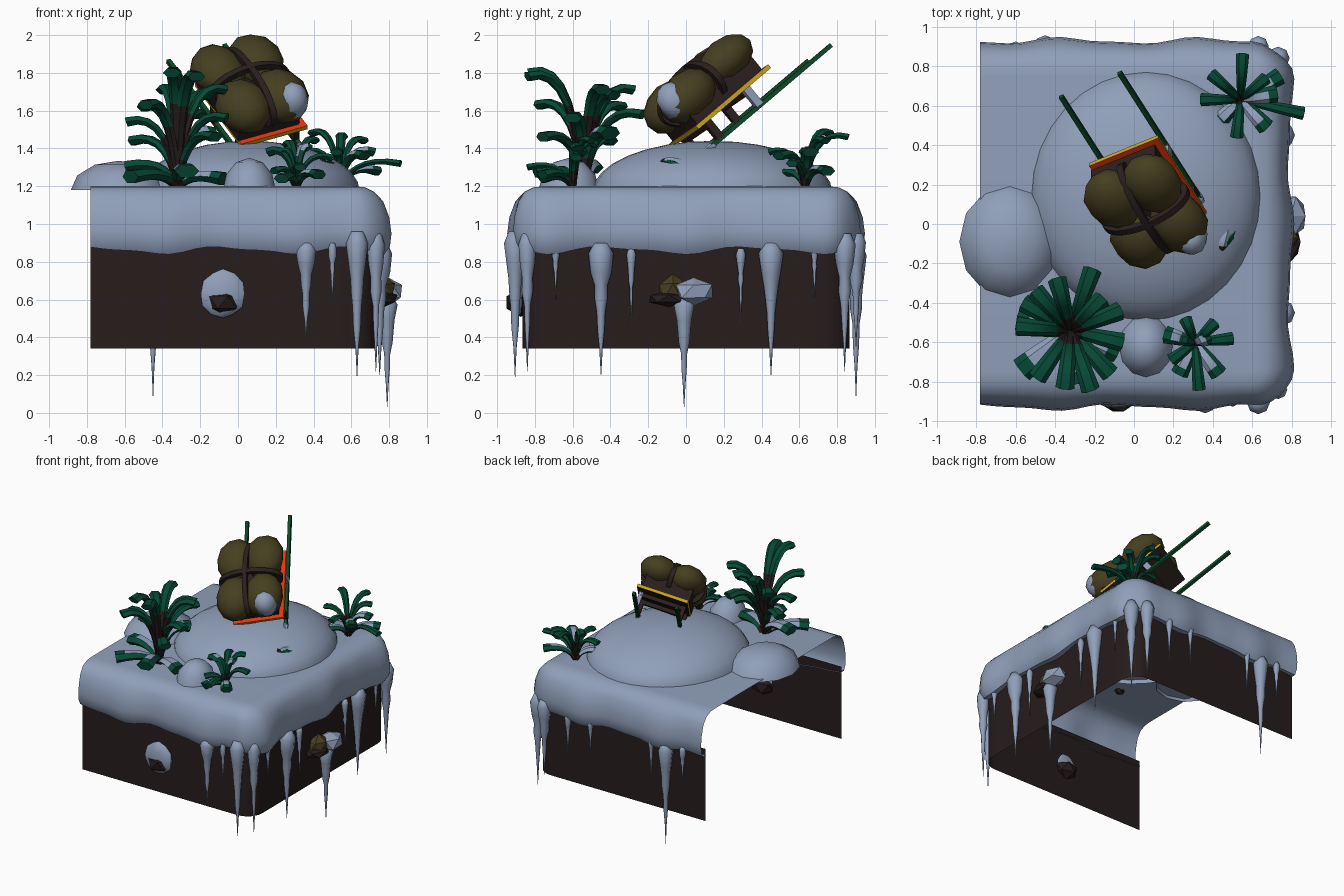
import bpy, bmesh, random
from math import sin, cos, pi, radians
from mathutils import Vector, Matrix

random.seed(4)
if "Cube" in bpy.data.objects:
    bpy.data.objects.remove(bpy.data.objects["Cube"])


def material(name, r, g, b):
    m = bpy.data.materials.new(name)
    m.use_nodes = True
    m.diffuse_color = (r, g, b, 1)
    node = m.node_tree.nodes["Principled BSDF"]
    node.inputs["Base Color"].default_value = (r, g, b, 1)
    node.inputs["Roughness"].default_value = 0.9
    return m


SNOW = material("snow", .28, .35, .49)
EARTH = material("earth brown", .02, .0118, .0118)
OLIVE = material("olive cloth", .06, .049, .014)
STRAP = material("strap brown", .024, .014, .013)
LEAF = material("leaf green", .002, .066, .036)
GREEN = material("runner green", .004, .066, .02)
ORANGE = material("board orange", 1, .045, .006)
YELLOW = material("edge yellow", .62, .38, .012)


def finish(name, bm, mats, angle=0):
    bmesh.ops.recalc_face_normals(bm, faces=bm.faces)
    me = bpy.data.meshes.new(name)
    bm.to_mesh(me)
    bm.free()
    for m in mats:
        me.materials.append(m)
    ob = bpy.data.objects.new(name, me)
    bpy.context.collection.objects.link(ob)
    if angle:
        bpy.ops.object.select_all(action='DESELECT')
        ob.select_set(True)
        bpy.context.view_layer.objects.active = ob
        bpy.ops.object.shade_smooth_by_angle(angle=radians(angle))


def skin(bm, rings, closed=False):
    """Bridge neighbouring rows of vertices with quads."""
    faces = []
    for i, (a, b) in enumerate(zip(rings, rings[1:])):
        n = len(a)
        for j in range(n if closed else n - 1):
            k = (j + 1) % n
            faces.append((i, j, bm.faces.new((a[j], a[k], b[k], b[j]))))
    return faces


def blob(name, pos, size, mat, frame=Matrix(), detail=1, rough=.08, angle=0):
    bm = bmesh.new()
    bmesh.ops.create_icosphere(bm, subdivisions=detail, radius=1)
    for v in bm.verts:
        v.co *= 1 + random.uniform(-rough, rough)
    bm.transform(frame @ Matrix.Translation(pos) @ Matrix.Diagonal((*size, 1)))
    finish(name, bm, [mat], angle)


def mound(name, pos, size, sides):
    bm = bmesh.new()
    bmesh.ops.create_uvsphere(bm, u_segments=sides, v_segments=sides // 2, radius=1)
    low = [v for v in bm.verts if v.co.z < -.05]
    bmesh.ops.delete(bm, geom=low, context='VERTS')
    bm.transform(Matrix.Translation(pos) @ Matrix.Diagonal((*size, 1)))
    finish(name, bm, [SNOW], 60)


def box(name, pos, size, mats, frame):
    """Materials are given as top, bottom, edges; a single one covers all."""
    bm = bmesh.new()
    bmesh.ops.create_cube(bm, size=1)
    for f in bm.faces:
        slot = 0 if f.normal.z > .5 else 1 if f.normal.z < -.5 else 2
        f.material_index = min(slot, len(mats) - 1)
    bm.transform(frame @ Matrix.Translation(pos) @ Matrix.Diagonal((*size, 1)))
    finish(name, bm, mats)


# Plan outline: three sides with rounded corners, open on the -x side
R, XW, YW, X0 = .13, .73, .865, -.78
path = []
for i in range(20):
    path.append((Vector((X0 + (XW - R - X0) * i / 20, -YW, 0)), Vector((0, -1, 0))))
for sy, a0 in ((-1, -pi / 2), (1, 0)):
    for i in range(7):
        d = Vector((cos(a0 + i * pi / 12), sin(a0 + i * pi / 12), 0))
        path.append((Vector((XW - R, sy * (YW - R), 0)) + d * R, d))
    if sy < 0:
        for i in range(1, 20):
            y = (YW - R) * (i / 10 - 1)
            path.append((Vector((XW, y, 0)), Vector((1, 0, 0))))
for i in range(1, 21):
    path.append((Vector((XW - R - (XW - R - X0) * i / 20, YW, 0)), Vector((0, 1, 0))))

# Earth walls
bm = bmesh.new()
skin(bm, [[bm.verts.new(p + Vector((0, 0, z))) for p, d in path] for z in (.34, .92)])
finish("earth_walls", bm, [EARTH], 40)

# Snow cap: wavy rounded lip and a flat top
bm = bmesh.new()
rows = []
for off, z, wave in ((-.01, .86, 1), (.035, .86, 1), (.058, .9, .8), (.064, .96, .5), (.055, 1.04, .2),
                     (.03, 1.12, 0), (-.008, 1.17, 0), (-.06, 1.195, 0), (-.12, 1.2, 0)):
    row = []
    for i, (p, d) in enumerate(path):
        w = sin(i * .62 - 1.6) + .4 * sin(i * 1.25)
        o = off * (1 + .22 * w) if off > 0 else off
        row.append(bm.verts.new(p + d * o + Vector((0, 0, z - .017 * w * wave))))
    rows.append(row)
skin(bm, rows)
bm.faces.new(rows[-1])
finish("snow_cap", bm, [SNOW], 50)

# Drifts lying on the cap
mound("large_drift", (.06, .14, 1.17), (.585, .635, .27), 32)
mound("side_drift", (-.63, -.09, 1.18), (.255, .29, .155), 12)
mound("small_drift", (.06, -.62, 1.18), (.14, .16, .17), 12)
blob("drift_stone", (-.6, -.05, 1.17), (.13, .12, .07), EARTH)

# Stones stuck in the walls
blob("front_stone_snow", (-.08, -.892, .63), (.12, .038, .13), SNOW, detail=2, rough=.03, angle=40)
blob("front_stone", (-.08, -.875, .585), (.1, .088, .075), EARTH, rough=.03)
blob("side_stone_olive", (.765, -.07, .645), (.07, .085, .085), OLIVE)
blob("side_stone_snow", (.795, .04, .645), (.085, .11, .075), SNOW)
blob("side_stone_brown", (.775, -.09, .605), (.08, .125, .045), EARTH)

# Icicles: x, y, top, tip, radius
FY, BY, SX = -.905, .9, .75
icicles = [(.36, FY, .9, .38, .055), (.5, FY, .9, .57, .022), (.63, FY, .96, .19, .06),
           (.73, -.84, .95, .22, .05), (SX, -.69, .9, .6, .022), (SX, -.45, .9, .2, .06),
           (SX, -.29, .87, .47, .024), (.79, -.01, .62, .03, .05), (SX, .29, .87, .47, .024),
           (SX, .45, .9, .2, .06), (SX, .68, .9, .6, .022), (.73, .84, .95, .22, .055),
           (.63, BY, .95, .35, .055), (.42, BY, .9, .55, .025), (.22, BY, .9, .6, .022),
           (-.32, BY, .9, .55, .022), (-.45, BY, .9, .08, .052), (-.6, BY, .9, .6, .025)]
bm = bmesh.new()
for x, y, top, tip, r in icicles:
    rings = []
    for t, k in ((0, .6), (.08, 1), (.22, .85), (.32, .6), (.42, .55), (.52, .36), (.66, .3), (.8, .14), (1, .02)):
        k *= random.uniform(.88, 1.12)
        rings.append([bm.verts.new((x + r * k * cos(a * pi / 4), y + r * k * sin(a * pi / 4),
                                    top + (tip - top) * t)) for a in range(8)])
    skin(bm, rings, True)
    bm.faces.new(rings[0])
    bm.faces.new(rings[-1])
finish("icicles", bm, [SNOW], 75)


# Plants: curved leaves, brown at the root, some partly topped with snow
def leaf(bm, base, tip, width, snowy):
    flat = Vector((tip.x, tip.y, 0))
    side = Vector((-tip.y, tip.x, 0)).normalized()
    mid = flat * .2 + Vector((0, 0, tip.z * 1.08 + .04))
    bare = 3 if tip.z > .35 else 2
    rings = []
    for i in range(8):
        t = i / 7
        tangent = (mid * (1 - 2 * t) + tip * t).normalized()
        nrm = side.cross(tangent)
        c = base + mid * 2 * t * (1 - t) + tip * t * t
        w = width * (.45 + .6 * t)
        rings.append([bm.verts.new(c + side * w * cos(a * pi / 3) + nrm * w * .6 * sin(a * pi / 3))
                      for a in range(6)])
    # the top side of the ring is either its first or its second half
    for i, j, f in skin(bm, rings, True):
        f.material_index = 0 if i < bare else 1
        mid_z = sum(v.co.z for v in rings[i] + rings[i + 1]) / 12
        if snowy and 1 < i < 6 and j % 3 < 2 and f.calc_center_median().z > mid_z + .003:
            f.material_index = 2
    bm.faces.new(rings[-1]).material_index = 1


def plant(name, base, width, bare, snowy):
    bm = bmesh.new()
    for tips, is_snowy in ((bare, False), (snowy, True)):
        for tip in tips:
            leaf(bm, Vector(base), Vector(tip), width * (1.35 if is_snowy else 1), is_snowy)
    finish(name, bm, [EARTH, LEAF, SNOW], 35)


plant("tall_plant", (-.32, -.54, 1.18), .046,
      [(.11, .31, .4), (-.07, .26, .53), (-.18, .2, .44), (.25, .1, .53), (.26, -.06, .38), (.1, -.3, .6),
       (-.03, -.29, .62), (-.17, -.24, .45), (-.27, .02, .36), (.16, .16, .5), (.2, -.22, .28), (-.24, .14, .26)],
      [(-.25, -.2, .07), (-.27, .04, .12), (.24, -.1, .06), (.17, .14, .3), (.05, -.26, .1)])
plant("front_plant", (.31, -.6, 1.18), .032,
      [(-.05, .12, .24), (.1, .1, .26), (.19, .02, .17), (-.08, .02, .2), (-.12, -.09, .1), (.02, -.24, .12)],
      [(.12, -.16, .08), (-.15, .04, .2), (.06, .03, .22), (-.08, -.16, .06)])
plant("back_plant", (.54, .63, 1.18), .032,
      [(.01, .23, .28), (-.15, .13, .3), (-.2, 0, .2), (-.02, -.19, .2), (.32, -.07, .14), (.13, .11, .26)],
      [(.18, .03, .2), (.13, -.14, .18), (-.12, -.12, .08), (.2, .12, .1)])
plant("sprig", (.44, -.13, 1.325), .03, [(.06, .1, -.02)], [(.02, .12, -.01)])

# Sled frame: u across, v along, n away from the board
v = Vector((-.439, .685, .58)).normalized()
n = Vector((.896, .384, .265)).cross(v).normalized()
SLED = Matrix((v.cross(n), v, n)).transposed().to_4x4()
SLED.translation = (.07, .18, 1.625)

box("sled_board", (0, 0, 0), (.39, .56, .024), [ORANGE, STRAP, YELLOW], SLED)
for side, label in ((-1, "left"), (1, "right")):
    box(label + "_runner", (side * .165, .19, -.127), (.024, .92, .024), [GREEN], SLED)
    box(label + "_lower_strut", (side * .165, -.2, -.065), (.03, .045, .12), [STRAP], SLED)
box("left_upper_strut", (-.165, .1, -.065), (.03, .045, .12), [STRAP], SLED)
box("right_upper_strut", (.165, .1, -.065), (.03, .045, .12), [SNOW], SLED)
blob("runner_snow", (.165, -.28, -.13), (.02, .05, .025), SNOW, SLED)
for along, label in ((-.2, "lower"), (.1, "upper")):
    box(label + "_crossbar", (0, along, -.03), (.33, .045, .03), [STRAP], SLED)

# Tied bundle
box("bundle_base", (-.02, 0, .085), (.36, .5, .15), [STRAP], SLED)
for a, side in ((-.13, "left"), (.09, "right")):
    for b, up, thick, end in ((-.155, .155, .13, "lower"), (.15, .172, .112, "upper")):
        blob(f"bundle_{end}_{side}", (a, b, up), (.145, .178, thick), OLIVE, SLED, 2, .02, 60)
blob("bundle_snow", (.115, -.245, .18), (.085, .09, .11), SNOW, SLED, 2, .03, 60)


def strap(name, a, b, turn):
    bm = bmesh.new()
    rings = []
    for i in range(33):
        s, c = sin(i * pi / 16), cos(i * pi / 16)
        rings.append([bm.verts.new((a * c + q * c, w, .14 + b * s + q * s))
                      for q, w in ((.017, -.017), (.017, .017), (-.017, .017), (-.017, -.017))])
    skin(bm, rings, True)
    bm.transform(SLED @ Matrix.Translation((-.02, -.005, 0)) @ Matrix.Rotation(turn, 4, 'Z'))
    finish(name, bm, [STRAP], 40)


strap("cross_strap", .225, .13, 0)
strap("long_strap", .285, .13, pi / 2)
